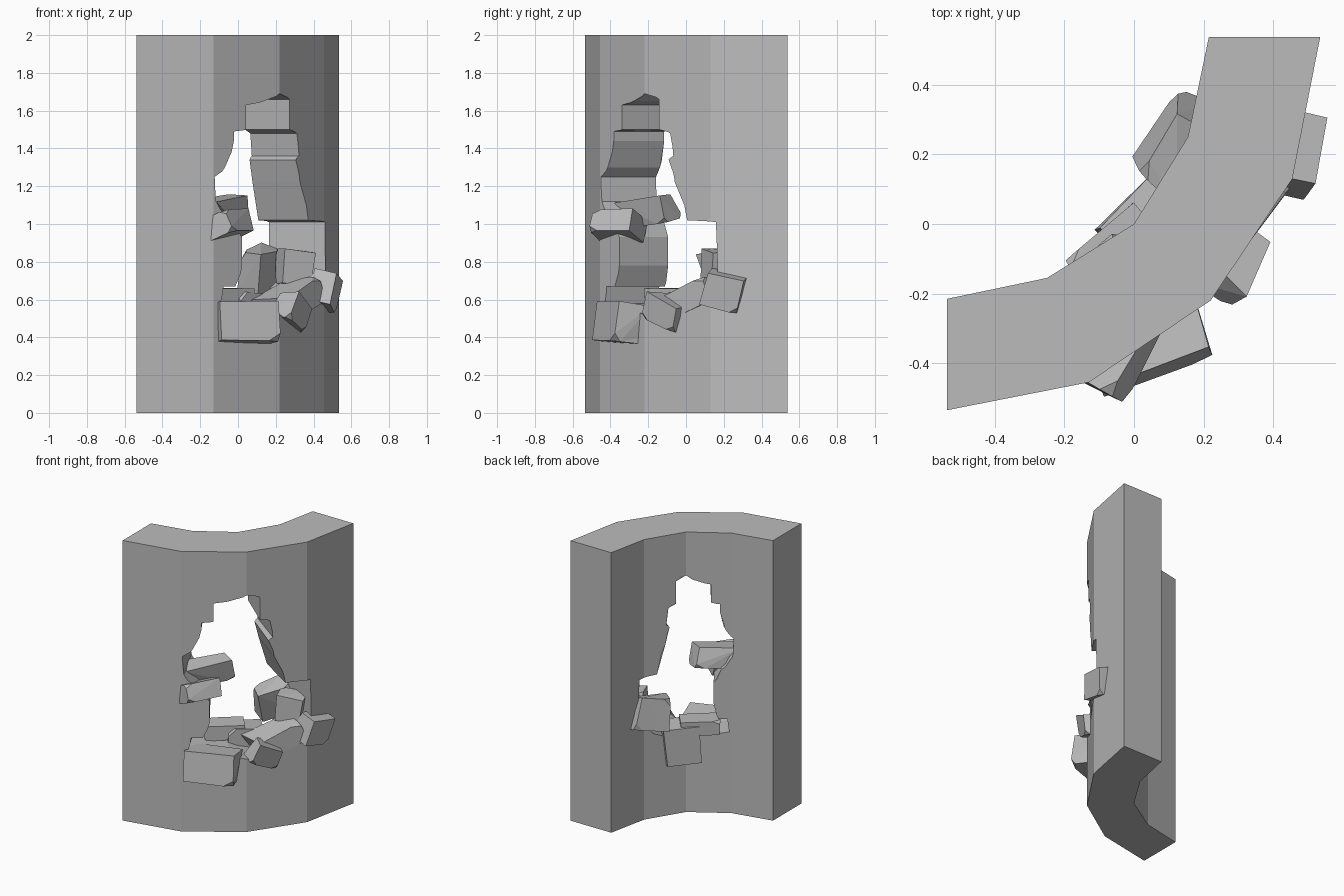
import bpy, bmesh, random
from math import radians, sqrt
from mathutils import Vector, Euler

cube = bpy.data.objects.get("Cube")
if cube:
    bpy.data.objects.remove(cube, do_unlink=True)

stone_grey = bpy.data.materials.new("stone_grey")
stone_grey.use_nodes = True
colour = (0.5, 0.5, 0.5, 1)
stone_grey.diffuse_color = colour
stone_grey.node_tree.nodes["Principled BSDF"].inputs["Base Color"].default_value = colour


def finish(name, bm):
    bmesh.ops.recalc_face_normals(bm, faces=bm.faces)
    mesh = bpy.data.meshes.new(name)
    bm.to_mesh(mesh)
    bm.free()
    mesh.materials.append(stone_grey)
    obj = bpy.data.objects.new(name, mesh)
    bpy.context.collection.objects.link(obj)
    return obj


def loft(name, lower, upper):
    """Closed prism between two matching rings."""
    bm = bmesh.new()
    a = [bm.verts.new(p) for p in lower]
    b = [bm.verts.new(p) for p in upper]
    n = len(a)
    for i in range(n):
        j = (i + 1) % n
        bm.faces.new((a[i], a[j], b[j], b[i]))
    bm.faces.new(a[::-1])
    bm.faces.new(b)
    return finish(name, bm)


def across(u, v, z):
    """Position along the wall (u), outward from it (v), and height."""
    return Vector(((u + v) / sqrt(2), (u - v) / sqrt(2), z))


# Curved wall, symmetric about the diagonal
outer = [(-0.537, -0.535), (-0.13, -0.455), (0.22, -0.22), (0.455, 0.13), (0.535, 0.537)]
inner = [(0.215, 0.537), (0.155, 0.25), (0, 0), (-0.25, -0.155), (-0.537, -0.215)]
ring = outer + inner
wall = loft("curved_wall", [(x, y, 0) for x, y in ring], [(x, y, 2) for x, y in ring])

# Ragged breach through the wall, narrowing inwards
breach = [(-0.21, 1.63), (-0.1, 1.65), (0, 1.69), (0.09, 1.66), (0.09, 1.5), (0.16, 1.48),
          (0.18, 1.36), (0.15, 1.34), (0.19, 1.22), (0.27, 1.02), (0.46, 1.01), (0.47, 0.7),
          (0.3, 0.6), (0.1, 0.5), (-0.1, 0.55), (-0.38, 0.58), (-0.36, 0.67), (-0.28, 0.67),
          (-0.235, 0.78), (-0.235, 0.93), (-0.3, 1.02), (-0.41, 1.12), (-0.42, 1.25),
          (-0.35, 1.3), (-0.29, 1.44), (-0.29, 1.49), (-0.21, 1.5)]
cutter = loft("breach_cutter", [across(u * 0.57, -0.25, z) for u, z in breach],
              [across(u * 1.27, 0.6, z) for u, z in breach])
cutter.hide_render = True
mod = wall.modifiers.new("breach", 'BOOLEAN')
mod.operation = 'DIFFERENCE'
mod.solver = 'EXACT'
mod.object = cutter
bpy.context.view_layer.objects.active = wall
bpy.ops.object.modifier_apply(modifier=mod.name)
bpy.data.objects.remove(cutter, do_unlink=True)


def stone(name, loc, size, rot, rough=0.1, seed=1):
    """Faceted block: a box with chipped corners."""
    rng = random.Random(seed)
    bm = bmesh.new()
    bmesh.ops.create_cube(bm, size=1)
    for v in bm.verts:
        v.co *= 1 + rng.uniform(-rough, rough)
        v.co.x += rng.uniform(-rough, rough)
    corners = rng.sample(list(bm.verts), 3)
    bmesh.ops.bevel(bm, geom=corners, offset=0.2, segments=1, affect='VERTICES')
    turn = Euler([radians(a) for a in rot]).to_matrix()
    for v in bm.verts:
        v.co = turn @ Vector([c * s for c, s in zip(v.co, size)]) + Vector(loc)
    hull = bmesh.ops.convex_hull(bm, input=bm.verts)
    bmesh.ops.delete(bm, geom=list(set(hull["geom_interior"])), context='VERTS')
    bmesh.ops.dissolve_limit(bm, angle_limit=radians(4), verts=bm.verts, edges=bm.edges)
    return finish(name, bm)


# Blocks hanging in the left edge of the breach
stone("left_jutting_block", (-0.06, -0.36, 0.99), (0.17, 0.24, 0.12), (0, -22, -28), 0.05, 2)
stone("left_inner_block", (-0.1, -0.2, 1.07), (0.14, 0.3, 0.14), (8, 10, -40), 0.12, 3)

# Rubble along the lower edge
stone("front_fallen_slab", (0.04, -0.34, 0.475), (0.33, 0.18, 0.21), (-8, 0, 21), 0.05, 4)
stone("inner_sill_block", (0.03, 0.01, 0.5), (0.24, 0.16, 0.26), (0, 4, 45), 0.06, 5)
stone("inner_sill_slab", (-0.06, -0.08, 0.61), (0.26, 0.14, 0.1), (0, 0, 40), 0.06, 6)
stone("right_wedge", (0.29, -0.09, 0.53), (0.2, 0.14, 0.15), (10, 25, 62), 0.14, 7)
stone("right_filler", (0.28, 0.04, 0.6), (0.32, 0.2, 0.14), (0, -22, 55), 0.1, 8)
stone("right_outer_block", (0.455, 0.2, 0.65), (0.14, 0.2, 0.18), (-15, 12, -12), 0.08, 9)
stone("right_upper_block", (0.3, 0.17, 0.77), (0.16, 0.13, 0.18), (0, 6, 20), 0.08, 10)
stone("right_inner_boulder", (0.12, 0.23, 0.76), (0.24, 0.13, 0.22), (12, -10, 58), 0.12, 11)
